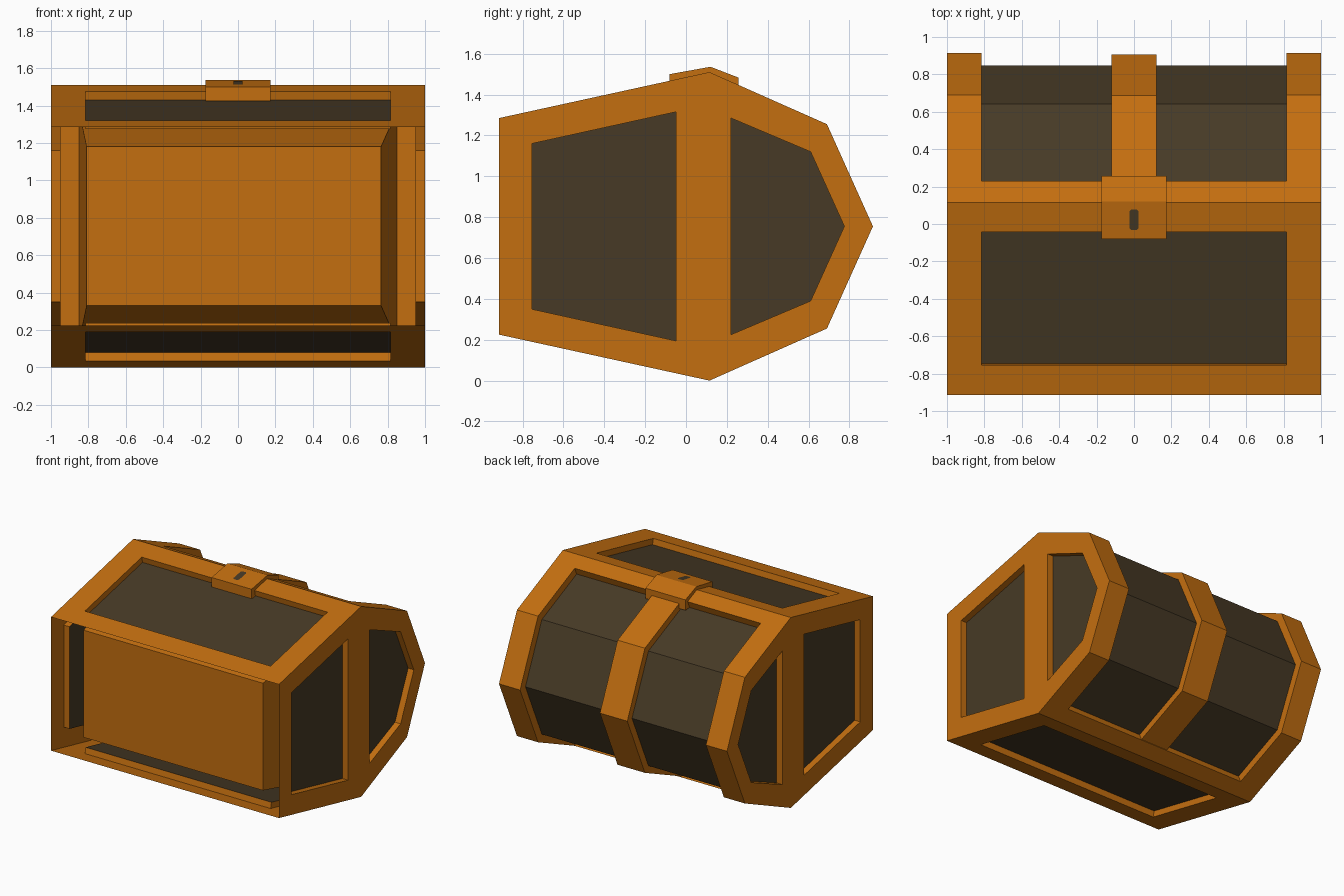
import bpy, bmesh
from mathutils import Vector as V

if "Cube" in bpy.data.objects:
    bpy.data.objects.remove(bpy.data.objects["Cube"])

H = 1.51           # total body height, profile is symmetric about H / 2


def material(name, rgb):
    m = bpy.data.materials.new(name)
    m.diffuse_color = (*rgb, 1)
    m.use_nodes = True
    m.node_tree.nodes["Principled BSDF"].inputs["Base Color"].default_value = m.diffuse_color
    return m


ORANGE = material("orange frame", (0.55, 0.158, 0.005))
DARK = material("dark wood", (0.063, 0.042, 0.019))


def finish(name, bm, mats=(ORANGE, DARK)):
    me = bpy.data.meshes.new(name)
    bm.to_mesh(me)
    bm.free()
    for m in mats:
        me.materials.append(m)
    ob = bpy.data.objects.new(name, me)
    bpy.context.collection.objects.link(ob)
    return ob


def face(bm, pts, toward, mat=0):
    f = bm.faces.new([bm.verts.new(p) for p in pts])
    f.normal_update()
    if f.normal.dot(V(toward)) < 0:
        f.normal_flip()
    f.material_index = mat
    return f


def panelled_face(name, outer, holes, out, depth, panels=True):
    """Flat frame sheet with holes; each hole gets recess walls and a dark panel."""
    bm = bmesh.new()
    out = V(out).normalized()
    edges = []
    for loop in [outer] + holes:
        vs = [bm.verts.new(p) for p in loop]
        edges += [bm.edges.new((vs[i - 1], vs[i])) for i in range(len(vs))]
    bmesh.ops.triangle_fill(bm, use_beauty=True, edges=edges, normal=out)
    for f in bm.faces:
        f.normal_update()
        if f.normal.dot(out) < 0:
            f.normal_flip()
    if panels:
        for loop in holes:
            top = [V(p) for p in loop]
            low = [p - out * depth for p in top]
            mid = sum(top, V()) / len(top)
            for i in range(len(top)):
                face(bm, [top[i - 1], top[i], low[i], low[i - 1]], mid - (top[i - 1] + top[i]) / 2)
            face(bm, low, out, 1)
    return finish(name, bm)


def strip(bm, a, b, toward=None, mat=0):
    """Quads between two point rows; faces look away from the chest core unless told."""
    for i in range(len(a) - 1):
        q = [V(a[i]), V(a[i + 1]), V(b[i + 1]), V(b[i])]
        c = sum(q, V()) / 4
        face(bm, q, toward or V((0, c.y, c.z - H / 2)), mat)


def mirror_z(half):
    """Complete a (y, z) row by reflecting it about mid height."""
    return half + [(y, H - z) for y, z in reversed(half) if abs(z - H / 2) > 1e-4]


def row(x, prof):
    return [(x, y, z) for y, z in prof]


# end faces with two recessed panels each
outline = mirror_z([(-0.915, 1.285), (0.115, 1.51), (0.69, 1.255), (0.915, 0.755)])
body_hole = mirror_z([(-0.755, 1.16), (-0.05, 1.315)])
lid_hole = mirror_z([(0.22, 1.285), (0.61, 1.12), (0.775, 0.755)])
for s, n in ((1, "right"), (-1, "left")):
    panelled_face(n + "_end", row(s, outline), [row(s, body_hole), row(s, lid_hole)], (s, 0, 0), 0.05)


# two sloping broad faces of the body
def slope(y):
    return 1.285 + (y + 0.915) * 0.225 / 1.03


def rect(w, y0, y1, flip):
    pts = [(-w, y0), (w, y0), (w, y1), (-w, y1)]
    return [(x, y, H - slope(y) if flip else slope(y)) for x, y in pts]


for flip, n in ((False, "upper_body"), (True, "lower_body")):
    panelled_face(n, rect(1, -0.915, 0.115, flip), [rect(0.815, -0.755, -0.042, flip)],
                  (0, -0.218, -1 if flip else 1), 0.047)

# lid frame, recess walls and dark lid skin
lid = mirror_z([(0.115, 1.51), (0.23, 1.459), (0.69, 1.255), (0.915, 0.755)])
skin = mirror_z([(0.206, 1.404), (0.642, 1.21), (0.848, 0.755)])
W = 0.815
bm = bmesh.new()
for s in (1, -1):
    strip(bm, row(s, lid), row(s * W, lid))
    strip(bm, row(s * W, lid[1:-1]), row(s * W, skin), (-s, 0, 0))
for a, b, c in ((lid[0], lid[1], skin[0]), (lid[-1], lid[-2], skin[-1])):
    strip(bm, row(-W, [a, b]), row(W, [a, b]))
    face(bm, [(-W, *b), (W, *b), (W, *c), (-W, *c)], (0, 1, 0))
strip(bm, row(-W, skin), row(W, skin), None, 1)
finish("lid", bm)

# middle strap over the lid
strap = mirror_z([(0.226, 1.453), (0.686, 1.249), (0.907, 0.755)])
bm = bmesh.new()
strip(bm, row(-0.12, strap), row(0.12, strap))
for s in (1, -1):
    strip(bm, row(s * 0.12, strap), row(s * 0.12, skin), (s, 0, 0))
finish("lid_strap", bm)

# inner tub, seen through the open underside
RY = 0.1
floor = [(-0.81, -0.78, 0.33), (0.765, -0.78, 0.33), (0.765, -0.78, 1.18), (-0.81, -0.78, 1.18)]
mouth = [(-0.85, RY, 0.14), (0.85, RY, 0.14), (0.85, RY, 1.37), (-0.85, RY, 1.37)]
bm = bmesh.new()
face(bm, floor, (0, -1, 0))
for i in range(4):
    q = [V(floor[i - 1]), V(floor[i]), V(mouth[i]), V(mouth[i - 1])]
    c = sum(q, V()) / 4
    face(bm, q, (c.x, 0, c.z - H / 2))
finish("inner_tub", bm)
panelled_face("tub_rim", [(-0.995, RY, 0.01), (0.995, RY, 0.01), (0.995, RY, 1.5), (-0.995, RY, 1.5)],
              [mouth], (0, -1, 0), 0, False)

# lock block with keyhole plate
prof = [(-0.08, 1.425), (-0.08, 1.5), (0.12, 1.536), (0.257, 1.483), (0.257, 1.40)]
bm = bmesh.new()
strip(bm, row(-0.175, prof), row(0.175, prof))
for s in (1, -1):
    face(bm, row(s * 0.175, prof), (s, 0, 0))
face(bm, [(-0.175, -0.08, 1.425), (0.175, -0.08, 1.425), (0.175, 0.257, 1.40), (-0.175, 0.257, 1.40)], (0, 0, -1))
finish("lock", bm)

bm = bmesh.new()
corner = [(0.025, 0.043), (0.015, 0.055)]
key = corner + [(-x, y) for x, y in reversed(corner)]
key += [(-x, -y) for x, y in key]
face(bm, [(x, y + 0.023, 1.5 + (y + 0.103) * 0.18 + 0.003) for x, y in key], (0, 0, 1))
finish("keyhole", bm, (DARK,))
